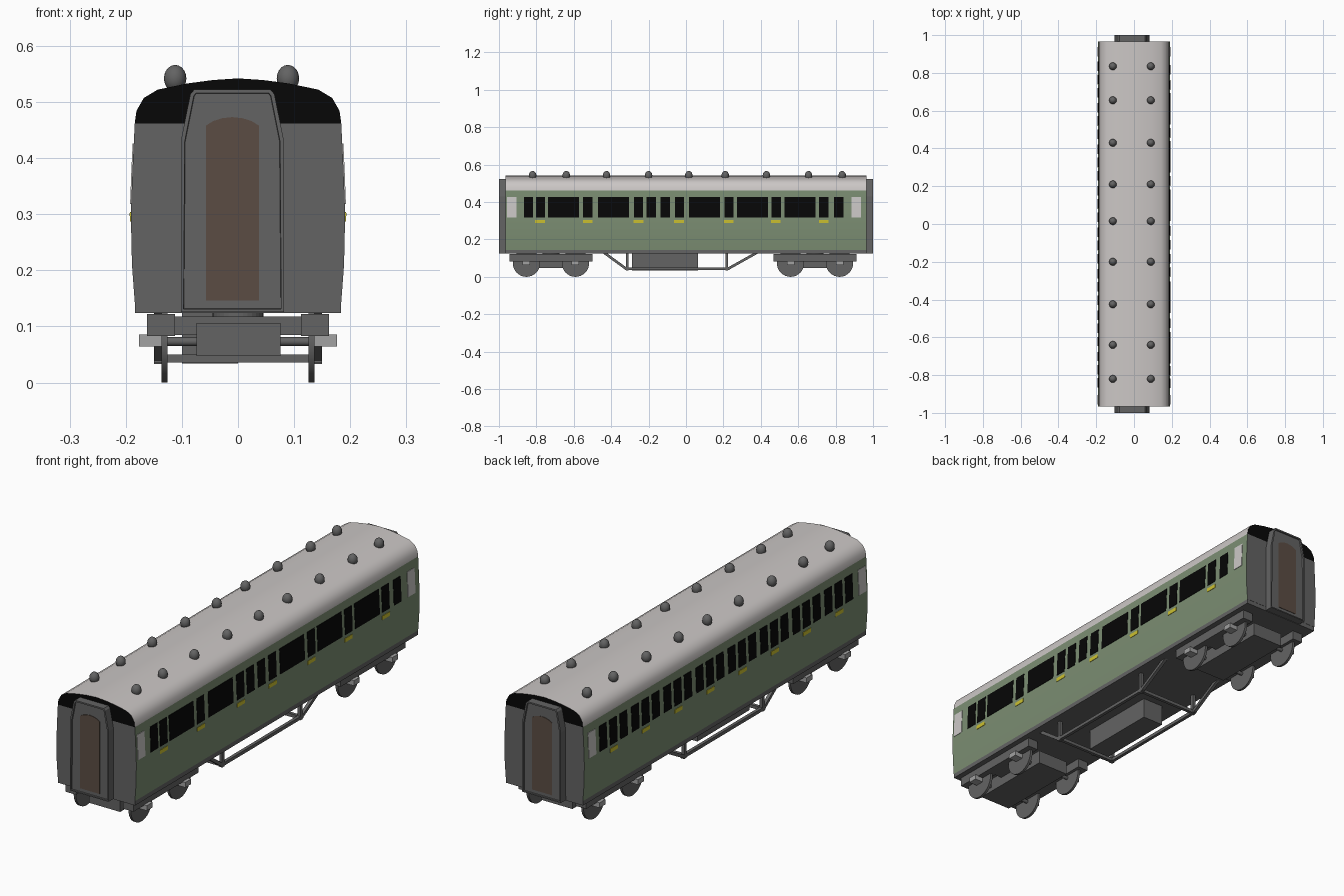
import bpy, bmesh, math
from mathutils import Vector, Matrix

if "Cube" in bpy.data.objects:
    bpy.data.objects.remove(bpy.data.objects["Cube"])


def material(name, r, g, b):
    m = bpy.data.materials.new(name)
    m.diffuse_color = (r, g, b, 1)
    m.use_nodes = True
    m.node_tree.nodes["Principled BSDF"].inputs["Base Color"].default_value = m.diffuse_color
    return m


GREEN = material("carriage green", 0.20, 0.27, 0.17)
ROOF = material("roof pale grey", 0.60, 0.57, 0.56)
GREY = material("dark grey", 0.125, 0.125, 0.125)
BLACK = material("black", 0.002, 0.002, 0.002)
BROWN = material("door brown", 0.105, 0.073, 0.056)
YELLOW = material("yellow", 0.60, 0.53, 0.03)
WHITE = material("white panel", 0.60, 0.58, 0.57)
LIGHT = material("axle box grey", 0.36, 0.36, 0.36)


def finish(name, bm, mats, rule=None, smooth=False):
    bmesh.ops.recalc_face_normals(bm, faces=bm.faces)
    if rule:
        for f in bm.faces:
            f.material_index = rule(f)
    me = bpy.data.meshes.new(name)
    bm.to_mesh(me)
    bm.free()
    for m in mats:
        me.materials.append(m)
    ob = bpy.data.objects.new(name, me)
    bpy.context.collection.objects.link(ob)
    if smooth:
        bpy.ops.object.select_all(action='DESELECT')
        ob.select_set(True)
        bpy.context.view_layer.objects.active = ob
        bpy.ops.object.shade_smooth_by_angle(angle=math.radians(35))
    return ob


def prism(bm, pts, off):
    """Closed solid: polygon pts swept by the vector off."""
    a = [bm.verts.new(p) for p in pts]
    b = [bm.verts.new(Vector(p) + Vector(off)) for p in pts]
    n = len(a)
    caps = [bm.faces.new(a[::-1]), bm.faces.new(b)]
    for i in range(n):
        j = (i + 1) % n
        bm.faces.new((a[i], a[j], b[j], b[i]))
    return caps


def box(bm, x0, x1, y0, y1, z0, z1):
    prism(bm, [(x0, y0, z0), (x1, y0, z0), (x1, y1, z0), (x0, y1, z0)], (0, 0, z1 - z0))


def cylinder(bm, centre, r, depth, axis='X', seg=32):
    rot = Matrix.Rotation(math.pi / 2, 4, 'Y') if axis == 'X' else Matrix()
    bmesh.ops.create_cone(bm, cap_ends=True, segments=seg, radius1=r, radius2=r,
                          depth=depth, matrix=Matrix.Translation(centre) @ rot)


def beam(bm, x, p, q, t=0.014):
    """Square bar between two (y, z) points."""
    p, q = Vector(p), Vector(q)
    d = (q - p).normalized() * t / 2
    n = Vector((-d.y, d.x))
    prism(bm, [(x - t / 2, *c) for c in (p - d - n, q + d - n, q + d + n, p - d + n)], (t, 0, 0))


L = 0.966
SIDE = [(0.184, 0.143), (0.189, 0.21), (0.191, 0.30), (0.188, 0.38), (0.184, 0.462)]
TOP = [(0.184, 0.462), (0.181, 0.484), (0.168, 0.507), (0.143, 0.522), (0.09, 0.533), (0.045, 0.539), (0, 0.542)]


def mirrored(half):
    return half + [(-x, z) for x, z in reversed(half) if x > 0]


def side_x(z):
    for (xa, za), (xb, zb) in zip(SIDE, SIDE[1:]):
        if za <= z <= zb:
            return xa + (xb - xa) * (z - za) / (zb - za)


# Body sides (green) with grey ends and floor
bm = bmesh.new()
prism(bm, [(x, -L, z) for x, z in mirrored(SIDE)], (0, 2 * L, 0))
finish("body", bm, [GREEN, GREY], lambda f: 0 if abs(f.normal.x) > 0.5 else 1, True)

# Roof with black ends
bm = bmesh.new()
prism(bm, [(x, -L, z) for x, z in mirrored(TOP)], (0, 2 * L, 0))
finish("roof", bm, [ROOF, BLACK], lambda f: 1 if abs(f.normal.y) > 0.9 else 0, True)

# Underframe
bm = bmesh.new()
box(bm, -0.184, 0.184, -L + 0.001, L - 0.001, 0.124, 0.1435)
finish("underframe", bm, [GREY])

# Roof ventilators
bm = bmesh.new()
for y in (-0.82, -0.64, -0.425, -0.2, 0.015, 0.21, 0.43, 0.655, 0.835):
    for x in (-0.112, 0.089):
        bmesh.ops.create_uvsphere(bm, u_segments=16, v_segments=10, radius=1,
                                  matrix=Matrix.Translation((x, y, 0.542)) @ Matrix.Diagonal((0.02, 0.02, 0.024, 1)))
finish("roof_vents", bm, [GREY], None, True)


# Side plates that follow the curve of the body
def plates(name, mat, right, left, z0, z1):
    bm = bmesh.new()
    zs = [z0] + [z for _, z in SIDE if z0 < z < z1] + [z1]
    for s, spans in ((1, right), (-1, left)):
        for y0, y1 in spans:
            outer = [(s * (side_x(z) + 0.002), y0, z) for z in zs]
            inner = [(s * (side_x(z) - 0.004), y0, z) for z in reversed(zs)]
            prism(bm, outer + inner, (0, y1 - y0, 0))
    finish(name, bm, [mat])


def spans(centres, w):
    return [(c - w / 2, c + w / 2) for c in centres]


# Corridor side on the right, eight compartments on the left
right_small = [-0.842, -0.778, -0.525, -0.254, -0.185, -0.11, -0.035, 0.23, 0.483, 0.736, 0.816]
right_large = [-0.655, -0.388, 0.099, 0.355, 0.61]
doors = [0.765 - 0.2195 * i for i in range(8)]
left_win = [c + d for c in doors for d in (-0.07, 0, 0.07)]
plates("windows", BLACK, spans(right_small, 0.05) + spans(right_large, 0.167), spans(left_win, 0.05), 0.318, 0.426)
plates("door_stripes", YELLOW, spans([-0.78, -0.525, -0.254, -0.037, 0.228, 0.48, 0.736], 0.052),
       spans(doors, 0.052), 0.287, 0.304)
plates("end_panels", WHITE, spans([-0.931, 0.911], 0.05), spans([-0.931, 0.911], 0.05), 0.318, 0.426)

# Gangway connections with recessed face and arched door
GX = -0.01
for s, end in ((-1, "front"), (1, "back")):
    bm = bmesh.new()
    half = [(0.092, 0.126), (0.092, 0.43), (0.075, 0.514), (0.068, 0.522)]
    caps = prism(bm, [(GX + x, s * 0.96, z) for x, z in mirrored(half)], (0, s * 0.04, 0))
    bmesh.ops.recalc_face_normals(bm, faces=bm.faces)
    bmesh.ops.inset_individual(bm, faces=[caps[1]], thickness=0.007, depth=0)
    bmesh.ops.inset_individual(bm, faces=[caps[1]], thickness=0.001, depth=-0.006)
    finish(end + "_gangway", bm, [GREY])
    bm = bmesh.new()
    arch = [(0.047, 0.146), (0.047, 0.458), (0.034, 0.466), (0.018, 0.471), (0, 0.473)]
    prism(bm, [(GX + x, s * 0.992, z) for x, z in mirrored(arch)], (0, s * 0.004, 0))
    finish(end + "_gangway_door", bm, [BROWN])

# Bogies: frames, pivot, axles, wheels and axle boxes
for yc, end in ((-0.722, "front"), (0.69, "back")):
    bm = bmesh.new()
    for s in (-1, 1):
        x0, x1 = sorted((s * 0.112, s * 0.162))
        box(bm, x0, x1, yc - 0.222, yc + 0.222, 0.083, 0.122)
    box(bm, -0.074, 0.076, yc - 0.19, yc + 0.19, 0.047, 0.106)
    box(bm, -0.112, 0.112, yc - 0.06, yc + 0.06, 0.085, 0.118)
    cylinder(bm, (0, yc, 0.115), 0.045, 0.03, 'Z')
    finish(end + "_bogie_frame", bm, [GREY])
    wheels, boxes = bmesh.new(), bmesh.new()
    for dy in (-0.131, 0.131):
        cylinder(wheels, (0, yc + dy, 0.073), 0.008, 0.26, seg=12)
        for s in (-1, 1):
            cylinder(wheels, (s * 0.131, yc + dy, 0.073), 0.073, 0.011)
            x0, x1 = sorted((s * 0.136, s * 0.176))
            box(boxes, x0, x1, yc + dy - 0.02, yc + dy + 0.02, 0.064, 0.086)
    finish(end + "_wheels", wheels, [GREY], None, True)
    finish(end + "_axle_boxes", boxes, [LIGHT])

# Truss rods on both sides joined by cross beams
bm = bmesh.new()
for x in (-0.143, 0.143):
    path = [(-0.435, 0.127), (-0.32, 0.043), (0.225, 0.043), (0.375, 0.127)]
    for p, q in zip(path, path[1:]):
        beam(bm, x, p, q)
    for y in (-0.315, 0.218):
        beam(bm, x, (y, 0.04), (y, 0.124))
for y in (-0.315, 0.218):
    box(bm, -0.143, 0.143, y - 0.007, y + 0.007, 0.036, 0.05)
finish("truss", bm, [GREY])

# Equipment box under the floor
bm = bmesh.new()
box(bm, -0.1, 0.0, -0.29, 0.065, 0.034, 0.126)
finish("equipment_box", bm, [GREY])
